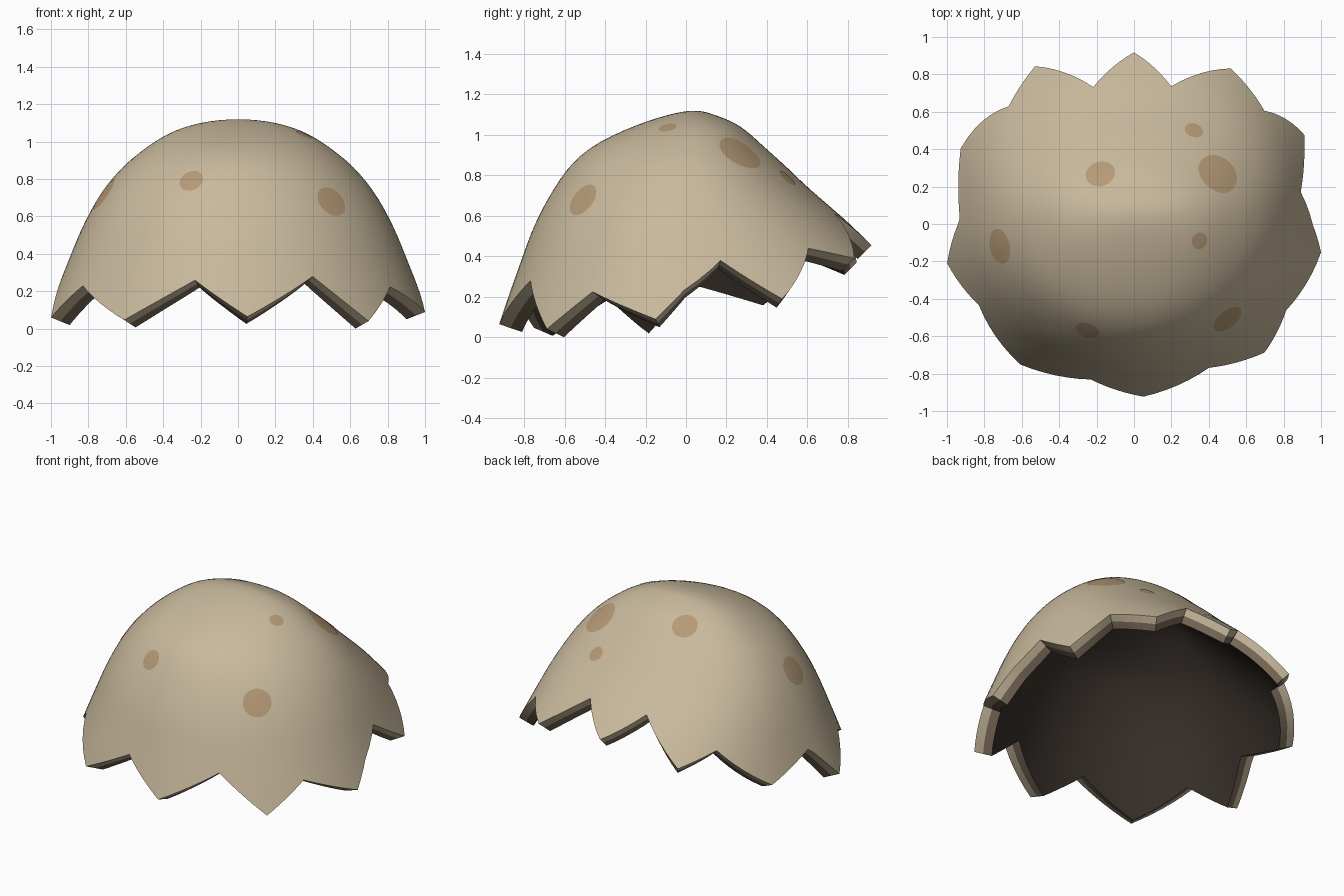
import bpy, bmesh, math
from mathutils import Vector
from mathutils.bvhtree import BVHTree

if "Cube" in bpy.data.objects:
    bpy.data.objects.remove(bpy.data.objects["Cube"])

TOP, THICK, RINGS, STEPS = 1.12, 0.107, 26, 6


def material(name, rgb):
    m = bpy.data.materials.new(name)
    m.diffuse_color = (*rgb, 1)
    m.use_nodes = True
    m.node_tree.nodes["Principled BSDF"].inputs["Base Color"].default_value = m.diffuse_color
    return m


shell_mat = material("shell_tan", (0.58, 0.485, 0.335))
edge_mat = material("edge_brown", (0.20, 0.15, 0.10))
inner_mat = material("inner_dark", (0.038, 0.029, 0.023))
spot_mat = material("spot_brown", (0.46, 0.32, 0.18))

# Dome outline: height, half width, front y, back y
OUTLINE = [
    (1.12, 0, .045, .045), (1.10, .2, -.085, .14), (1.05, .355, -.24, .255),
    (.95, .515, -.45, .377), (.86, .62, -.56, .477), (.73, .727, -.655, .615),
    (.55, .828, -.75, .82), (.35, .912, -.825, 1.02), (.15, .99, -.895, 1.215),
    (0, 1.048, -.945, 1.36), (-.2, 1.11, -1.0, 1.5)]
KEYS = [(math.sqrt(TOP - z), Vector(v)) for z, *v in OUTLINE]

# Broken rim: alternating tooth tips and notches, counter-clockwise
RIM = [
    (.995, -.15, .09), (.89, .17, .38), (.92, .48, .19), (.68, .59, .44),
    (.51, .82, .39), (.20, .74, .61), (0, .92, .455), (-.22, .74, .61),
    (-.53, .845, .37), (-.66, .62, .45), (-.94, .41, .20), (-.93, .03, .30),
    (-1.0, -.21, .06), (-.82, -.43, .23), (-.6, -.74, .047), (-.23, -.83, .26),
    (.05, -.92, .065), (.40, -.77, .28), (.68, -.67, .041), (.81, -.46, .225)]


def section(s):
    """Smoothly interpolated half width, front y and back y at depth s."""
    i = max(k for k in range(len(KEYS) - 1) if KEYS[k][0] <= s or k == 0)
    slope = lambda k: ((KEYS[min(k + 1, len(KEYS) - 1)][1] - KEYS[max(k - 1, 0)][1])
                       / (KEYS[min(k + 1, len(KEYS) - 1)][0] - KEYS[max(k - 1, 0)][0]))
    (s0, a), (s1, b) = KEYS[i], KEYS[i + 1]
    h = s1 - s0
    t = (s - s0) / h
    return (a * (2*t**3 - 3*t**2 + 1) + slope(i) * (h * (t**3 - 2*t**2 + t))
            + b * (3*t**2 - 2*t**3) + slope(i + 1) * (h * (t**3 - t**2)))


def centre(s):
    return 0.045 * max(0, 1 - s)


def squareness(s, back):
    return 2 / (2 + 0.2 * min(s, 1)) if back else 1


def power(v, e):
    return math.copysign(abs(v)**e, v)


def point(s, phi):
    w, front, back = section(s)
    c, cs, sn = centre(s), math.cos(phi), math.sin(phi)
    e = squareness(s, sn > 0)
    depth = back - c if sn > 0 else c - front
    return Vector((w * power(cs, e), c + depth * power(sn, e), TOP - s * s))


def rim_angle(x, y, z):
    s = math.sqrt(TOP - z)
    w, front, back = section(s)
    c = centre(s)
    d = y - c
    e = 1 / squareness(s, d > 0)
    return math.atan2(power(d / (back - c if d > 0 else c - front), e), power(x / w, e))


# Columns around the dome, each ending on the zigzag rim
corners = [(rim_angle(*p), p[2]) for p in RIM]
columns = []
for i, (a, za) in enumerate(corners):
    b, zb = corners[(i + 1) % len(corners)]
    turn = (b - a) % (2 * math.pi)
    for k in range(STEPS):
        f = k / STEPS
        columns.append((a + turn * f, math.sqrt(TOP - za - (zb - za) * f)))
N = len(columns)

# Outer skin
bm = bmesh.new()


def skin(apex, rows, mat, flip):
    def face(vs):
        bm.faces.new(vs[::-1] if flip else vs).material_index = mat
    for i in range(N):
        j = (i + 1) % N
        if apex:
            face([apex, rows[0][i], rows[0][j]])
        for r, q in zip(rows, rows[1:]):
            face([r[i], q[i], q[j], r[j]])


tip = bm.verts.new(point(0, 0))
outer = [[bm.verts.new(point(s * r / RINGS, phi)) for phi, s in columns]
         for r in range(1, RINGS + 1)]
skin(tip, outer, 0, False)
bm.normal_update()

# Inner skin and two-tone broken edge, a little thicker at the front
inset = lambda v, f: v.co - v.normal * THICK * f * (1 - 0.12 * v.co.y)
inner_at = [[inset(v, 1) for v in row] for row in outer]
mid_at = [inset(v, 0.5) for v in outer[-1]]
inner_tip = bm.verts.new(inset(tip, 1))
inner = [[bm.verts.new(p) for p in row] for row in inner_at]
mid = [bm.verts.new(p) for p in mid_at]
skin(inner_tip, inner, 2, True)
skin(None, [outer[-1], mid], 0, False)
skin(None, [mid, inner[-1]], 1, False)

# Stand on the ground
low = min(v.co.z for v in bm.verts)
bmesh.ops.translate(bm, verts=bm.verts, vec=(0, 0, -low))
bmesh.ops.recalc_face_normals(bm, faces=bm.faces)
tree = BVHTree.FromBMesh(bm)


def finish(name, b, mats):
    me = bpy.data.meshes.new(name)
    b.to_mesh(me)
    b.free()
    for m in mats:
        me.materials.append(m)
    ob = bpy.data.objects.new(name, me)
    bpy.context.collection.objects.link(ob)
    bpy.ops.object.select_all(action='DESELECT')
    ob.select_set(True)
    bpy.context.view_layer.objects.active = ob
    bpy.ops.object.shade_smooth_by_angle(angle=math.radians(35))


finish("eggshell", bm, [shell_mat, edge_mat, inner_mat])


# Speckles hugging the outer skin
def speckle(number, x, y, radius):
    hit, normal, _, _ = tree.ray_cast(Vector((x, y, 3)), Vector((0, 0, -1)))
    u = normal.orthogonal().normalized()
    v = normal.cross(u)
    b = bmesh.new()

    def drop(p):
        q, n, _, _ = tree.ray_cast(p + normal * 0.3, -normal)
        return b.verts.new(q + n * 0.002)
    mid_v, last = drop(hit), None
    count = 24
    for r in (radius / 3, radius * 2 / 3, radius):
        ring = [drop(hit + (u * math.cos(a) + v * math.sin(a)) * r)
                for a in (2 * math.pi * k / count for k in range(count))]
        for k in range(count):
            m = (k + 1) % count
            b.faces.new([last[k], ring[k], ring[m], last[m]] if last
                        else [mid_v, ring[k], ring[m]])
        last = ring
    finish(f"speckle_{number}", b, [spot_mat])


for n, spot in enumerate([(-.18, .27, .08), (.45, .27, .115), (.32, .50, .05),
                          (.35, -.09, .045), (-.72, -.12, .095),
                          (-.25, -.57, .065), (.5, -.51, .088)], 1):
    speckle(n, *spot)
